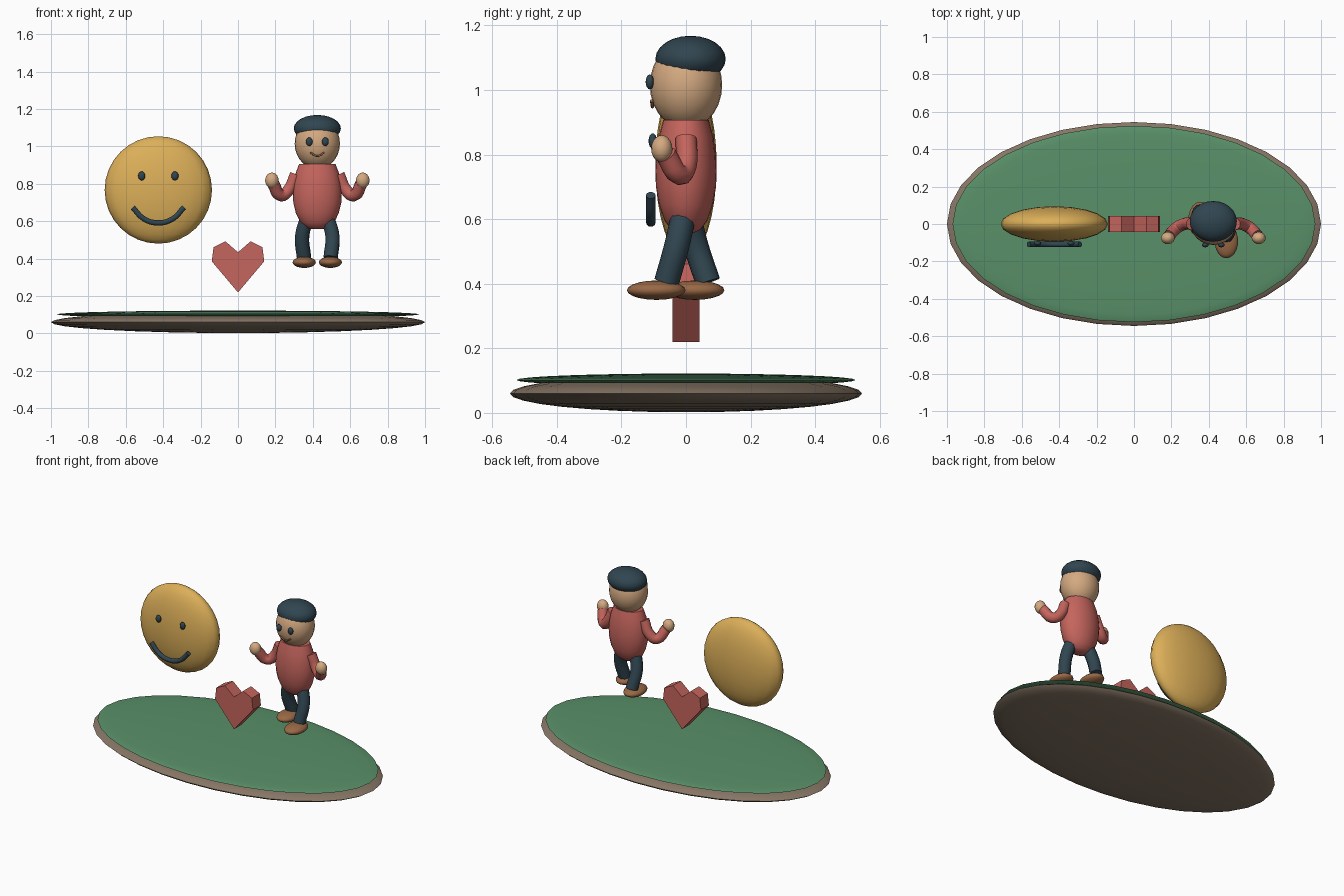
import bpy, math

if "Cube" in bpy.data.objects:
    bpy.data.objects.remove(bpy.data.objects["Cube"])

def mat(name, rgb):
    m = bpy.data.materials.new(name)
    m.diffuse_color = (*rgb, 1)
    m.use_nodes = True
    m.node_tree.nodes["Principled BSDF"].inputs["Base Color"].default_value = m.diffuse_color
    return m

BROWN = mat("brown", (0.24, 0.18, 0.13))
GREEN = mat("green", (0.10, 0.28, 0.14))
YELLOW = mat("yellow", (0.72, 0.43, 0.10))
RED = mat("red", (0.56, 0.13, 0.11))
DARK = mat("dark", (0.03, 0.06, 0.08))
SKIN = mat("skin", (0.66, 0.40, 0.22))
SHOE = mat("shoe", (0.32, 0.14, 0.06))

def finish(ob, name, m, angle=60):
    ob.name = name
    ob.data.materials.clear()
    ob.data.materials.append(m)
    bpy.ops.object.select_all(action='DESELECT')
    ob.select_set(True)
    bpy.context.view_layer.objects.active = ob
    bpy.ops.object.shade_smooth_by_angle(angle=math.radians(angle))
    return ob

def ball(name, loc, radii, m, seg=20, rings=12):
    bpy.ops.mesh.primitive_uv_sphere_add(segments=seg, ring_count=rings, radius=1, location=loc)
    ob = bpy.context.object
    ob.scale = radii
    bpy.ops.object.transform_apply(location=False, rotation=False, scale=True)
    return finish(ob, name, m)

def tube(name, pts, radius, m, res=3, steps=4):
    cu = bpy.data.curves.new(name, 'CURVE')
    cu.dimensions = '3D'
    cu.bevel_depth = radius
    cu.bevel_resolution = res
    cu.resolution_u = steps
    cu.use_fill_caps = True
    sp = cu.splines.new('BEZIER')
    sp.bezier_points.add(len(pts) - 1)
    for bp, p in zip(sp.bezier_points, pts):
        bp.co = p
        bp.handle_left_type = bp.handle_right_type = 'AUTO'
    ob = bpy.data.objects.new(name, cu)
    bpy.context.collection.objects.link(ob)
    bpy.ops.object.select_all(action='DESELECT')
    ob.select_set(True)
    bpy.context.view_layer.objects.active = ob
    bpy.ops.object.convert(target='MESH')
    return finish(bpy.context.object, name, m, 50)

def mesh(name, verts, faces, m, angle):
    me = bpy.data.meshes.new(name)
    me.from_pydata(verts, [], faces)
    ob = bpy.data.objects.new(name, me)
    bpy.context.collection.objects.link(ob)
    return finish(ob, name, m, angle)

# oval base with grass layer
ball("base", (0, 0, 0.06), (1.0, 0.545, 0.058), BROWN, 32, 16)
ball("grass", (0, 0, 0.102), (0.97, 0.525, 0.02), GREEN, 32, 16)

# round smiling face
FX = -0.426
ball("smiley_disc", (FX, 0, 0.767), (0.287, 0.095, 0.287), YELLOW, 20, 16)
for s, side in ((-1, "left"), (1, "right")):
    ball("smiley_eye_" + side, (FX + s * 0.089, -0.103, 0.842), (0.019, 0.013, 0.024), DARK, 12, 8)
tube("smiley_mouth", [(FX + x, -0.109, z) for x, z in
     ((-0.137, 0.674), (-0.078, 0.613), (0, 0.591), (0.078, 0.613), (0.137, 0.674))], 0.015, DARK)

# faceted heart
half = [(0, 0.219), (0.14, 0.385), (0.131, 0.461), (0.067, 0.492), (0, 0.434)]
outline = half + [(-x, z) for x, z in half[-2:0:-1]]
n = len(outline)
mesh("heart", [(x, y, z) for y in (-0.042, 0.042) for x, z in outline],
     [tuple(range(n)), tuple(range(2 * n - 1, n - 1, -1))] +
     [(i, i + n, (i + 1) % n + n, (i + 1) % n) for i in range(n)], RED, 10)

# figure: torso turned from a profile
PX = 0.424
prof = [(0.25, 0.557), (0.48, 0.568), (0.7, 0.595), (0.88, 0.645), (0.98, 0.70),
        (1, 0.75), (0.97, 0.80), (0.89, 0.855), (0.74, 0.907)]
S, R = 24, len(prof)
tv = [(PX + 0.131 * r * math.cos(2 * math.pi * i / S), 0.095 * r * math.sin(2 * math.pi * i / S), z)
      for r, z in prof for i in range(S)]
tf = [(k * S + i, k * S + (i + 1) % S, (k + 1) * S + (i + 1) % S, (k + 1) * S + i)
      for k in range(R - 1) for i in range(S)]
tf += [tuple(range(S - 1, -1, -1)), tuple(range((R - 1) * S, R * S))]
mesh("torso", tv, tf, RED, 50)

# head, hair and facial features
ball("head", (PX, 0, 1.015), (0.121, 0.112, 0.136), SKIN, 24, 14)
ball("hair", (PX, 0.014, 1.096), (0.126, 0.109, 0.072), DARK, 24, 12)
tube("mouth", [(PX - 0.037, -0.107, 0.967), (PX, -0.104, 0.948), (PX + 0.037, -0.107, 0.967)], 0.005, SHOE)

# arms, legs, feet per side; the right leg steps forward
for s, side, hip_y, knee_y, ank_y, foot_y in ((-1, "left", 0.005, 0.03, 0.068, 0.028),
                                            (1, "right", -0.005, -0.028, -0.06, -0.092)):
    ball("eye_" + side, (PX + s * 0.043, -0.112, 1.025), (0.018, 0.013, 0.023), DARK, 12, 8)
    tube("arm_" + side, [(PX + s * 0.115, 0, 0.85), (PX + s * 0.155, 0, 0.765),
         (PX + s * 0.195, -0.02, 0.738), (PX + s * 0.235, -0.062, 0.80)], 0.033, RED)
    ball("hand_" + side, (PX + s * 0.243, -0.075, 0.818), (0.037, 0.033, 0.042), SKIN, 14, 10)
    tube("leg_" + side, [(PX + s * 0.052, hip_y, 0.625), (PX + s * 0.081, knee_y, 0.52),
         (PX + s * 0.071, ank_y, 0.405)], 0.039, DARK)
    ball("foot_" + side, (PX + s * 0.07, foot_y, 0.38), (0.063, 0.091, 0.03), SHOE, 18, 10)
